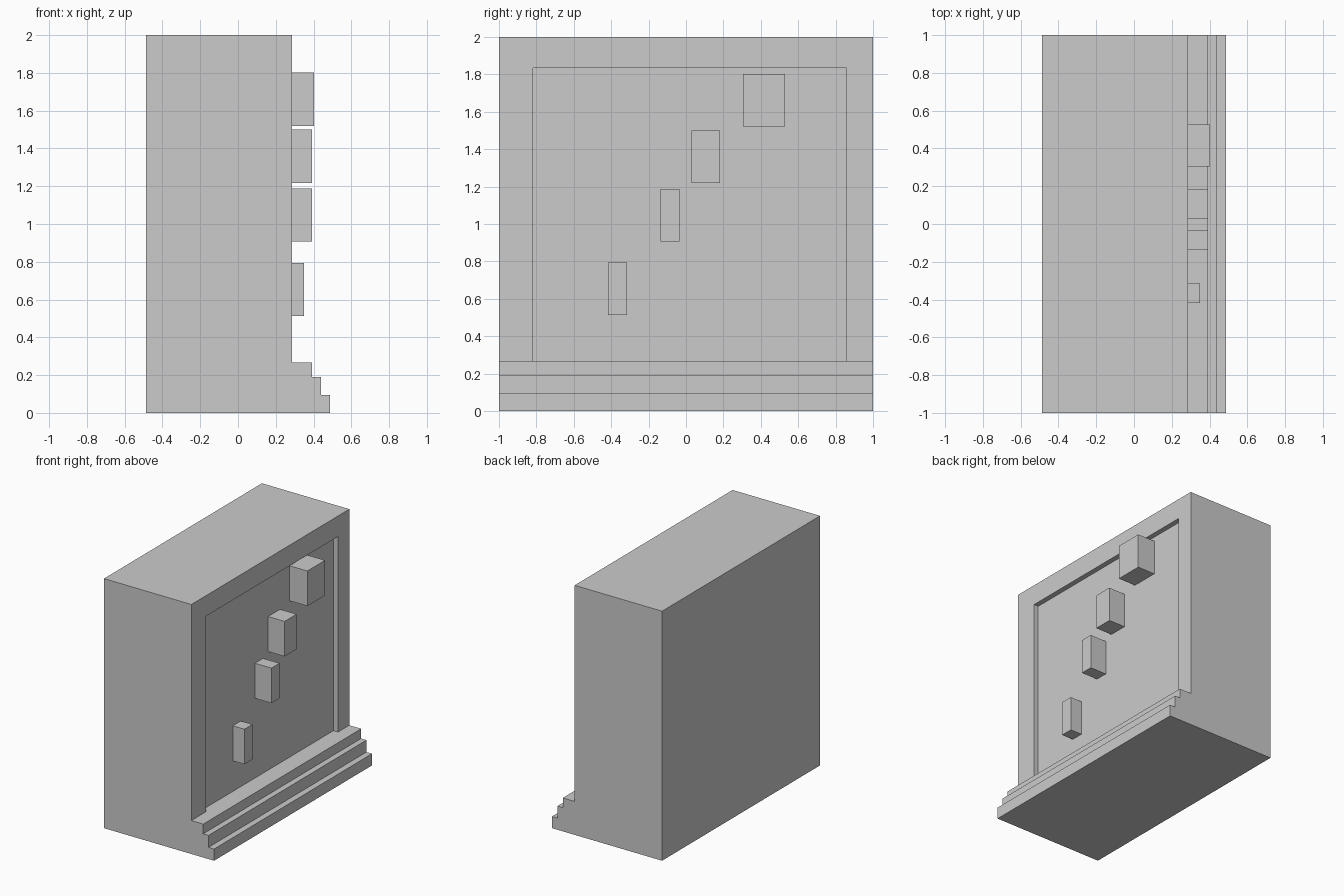
import bpy, bmesh

if "Cube" in bpy.data.objects:
    bpy.data.objects.remove(bpy.data.objects["Cube"])

FACE_X = 0.287     # front plane of the wall
PANEL_X = 0.246    # back plane of the recessed panel
STEP_Z = 0.268     # top of the highest step


def extrude_profile(name, points, y0, y1):
    """Solid made by sweeping an x-z outline from y0 to y1."""
    bm = bmesh.new()
    face = bm.faces.new([bm.verts.new((x, y0, z)) for x, z in points])
    moved = bmesh.ops.extrude_face_region(bm, geom=[face])["geom"]
    for v in moved:
        if isinstance(v, bmesh.types.BMVert):
            v.co.y = y1
    bmesh.ops.recalc_face_normals(bm, faces=bm.faces)
    mesh = bpy.data.meshes.new(name)
    bm.to_mesh(mesh)
    bm.free()
    obj = bpy.data.objects.new(name, mesh)
    bpy.context.collection.objects.link(obj)
    return obj


def box(name, x0, x1, y0, y1, z0, z1):
    return extrude_profile(name, [(x0, z0), (x1, z0), (x1, z1), (x0, z1)], y0, y1)


# Wall with three steps along its foot
wall = extrude_profile("stepped_wall", [
    (-0.488, 0), (0.488, 0), (0.488, 0.094), (0.439, 0.094), (0.439, 0.19),
    (0.392, 0.19), (0.392, STEP_Z), (FACE_X, STEP_Z), (FACE_X, 2), (-0.488, 2)], -1, 1)

# Shallow recessed panel, level with the top step
cutter = box("panel_cutter", PANEL_X, 0.36, -0.817, 0.858, STEP_Z, 1.835)
cutter.hide_render = True
cut = wall.modifiers.new("panel_recess", "BOOLEAN")
cut.operation = "DIFFERENCE"
cut.solver = "EXACT"
cut.object = cutter
bpy.context.view_layer.objects.active = wall
bpy.ops.object.modifier_apply(modifier=cut.name)
bpy.data.objects.remove(cutter)

# Climbing blocks: front x, y range, bottom z
blocks = [(0.349, -0.417, -0.316, 0.513), (0.392, -0.136, -0.034, 0.907),
          (0.392, 0.03, 0.182, 1.218), (0.402, 0.304, 0.528, 1.52)]
for i, (x1, y0, y1, z0) in enumerate(blocks, 1):
    box(f"climbing_block_{i}", PANEL_X, x1, y0, y1, z0, z0 + 0.281)
